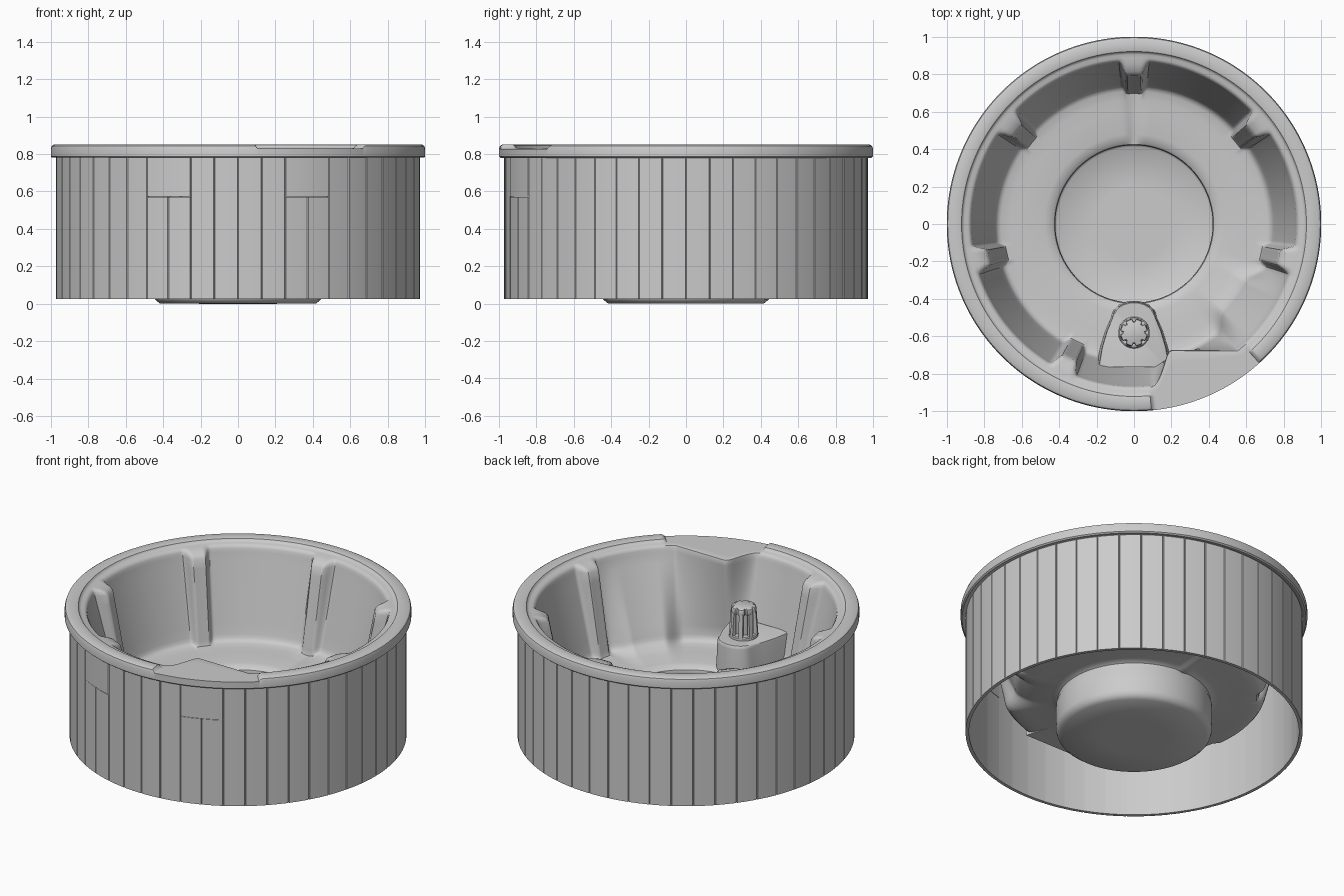
import bpy, bmesh
from math import sin, cos, radians, exp, pi

if "Cube" in bpy.data.objects:
    bpy.data.objects.remove(bpy.data.objects["Cube"])


def ss(a, b, x):
    t = max(0.0, min(1.0, (x - a) / (b - a)))
    return t * t * (3 - 2 * t)


def adiff(a, b):
    return (a - b + 180) % 360 - 180


def finish(bm, name, angle=35):
    me = bpy.data.meshes.new(name)
    bm.to_mesh(me)
    bm.free()
    ob = bpy.data.objects.new(name, me)
    bpy.context.collection.objects.link(ob)
    bpy.ops.object.select_all(action='DESELECT')
    ob.select_set(True)
    bpy.context.view_layer.objects.active = ob
    bpy.ops.object.shade_smooth_by_angle(angle=radians(angle))
    return ob


def loft(bm, rings, cap=True):
    """Skin closed rings of points, listed from bottom to top."""
    vs = [[bm.verts.new(p) for p in ring] for ring in rings]
    n = len(vs[0])
    for a, b in zip(vs, vs[1:]):
        for j in range(n):
            k = (j + 1) % n
            bm.faces.new((a[j], a[k], b[k], b[j]))
    if cap:
        bm.faces.new(vs[0][::-1])
        bm.faces.new(vs[-1])
    return vs


# Tub shell: revolved profile rows (r, z, pilaster, entry bulge, lounge slope)
rows = [(.968, .78, 0, 0, 0), (.992, .78, 0, 0, 0), (1, .787, 0, 0, 0), (1, .828, 0, 0, 0),
        (.995, .843, 0, 0, 0), (.983, .85, 0, 0, 0), (.93, .85, 0, 0, 0),
        (.921, .847, 0, 0, 0), (.915, .836, 0, 0, 0), (.905, .832, 0, .8, 0),
        (.888, .83, 0, 1, 0), (.876, .825, .3, 1, 0), (.868, .81, .8, .98, 0)]
for i in range(9):
    t = i / 8
    rows.append((.864 - .119 * t, .79 - .47 * t, 1 - .45 * t, .95 * (1 - t), t))
rows += [(.738, .30, .5, 0, 1), (.727, .286, .4, 0, 1), (.71, .279, .2, 0, .95),
         (.66, .274, 0, 0, .6), (.60, .27, 0, 0, .3), (.48, .264, 0, 0, 0),
         (.445, .257, 0, 0, 0), (.425, .242, 0, 0, 0), (.42, .22, 0, 0, 0),
         (.43, .19, 0, 0, 0), (.43, .05, 0, 0, 0), (.425, .032, 0, 0, 0),
         (.41, .02, 0, 0, 0), (.2, .02, 0, 0, 0)]
pilasters = [90 + 51.43 * k for k in range(-2, 4)]


def shell_point(row, th):
    r, z, wp, wb, wl = row
    d = min(abs(adiff(th, p)) for p in pilasters)
    e = adiff(th, -90)
    bulge = 0
    if 0 < e < 60:
        bulge = max(0, .89 - .69 / cos(radians(max(e, 14)))) * ss(6, 17, e)
    lounge = ss(72, 62, e) * ss(36, 46, e)
    r -= .07 * wp * ss(5.4, 2.6, d) + bulge * wb + .07 * wl * lounge
    z += .03 * wl * lounge
    if z > .829:                                   # lowered entry section of the rim
        cut = ss(5.3, 6.3, e) * ss(43, 42, e)
        z += (.828 - z) * cut
    if z < .3 and .44 < r < .7:                    # shallow channel at the back of the seat
        z -= .014 * exp(-(adiff(th, 90) / 4) ** 2)
    a = radians(th)
    return (r * cos(a), r * sin(a), z)


N = 540
bm = bmesh.new()
vs = loft(bm, [[shell_point(row, 360 * j / N) for j in range(N)] for row in rows], cap=False)
bm.faces.new(vs[-1])
shell = finish(bm, "tub_shell", 40)
sol = shell.modifiers.new("thickness", 'SOLIDIFY')
sol.thickness = .02
sol.offset = -1


# Cladding: staves with chamfered outer edges, open underneath
def plank(bm, a0, a1, z0, z1, ro=.972, ri=.952, segs=1):
    c = .22
    pts = [(ri, a0), (ro - .006, a0)]
    pts += [(ro, a0 + c + (a1 - a0 - 2 * c) * k / segs) for k in range(segs + 1)]
    pts += [(ro - .006, a1), (ri, a1)]
    pts += [(ri, a1 + (a0 - a1) * k / segs) for k in range(1, segs)]
    loft(bm, [[(r * cos(radians(a)), r * sin(radians(a)), z) for r, a in pts] for z in (z0, z1)])


bm = bmesh.new()
STEP = 7.5
for k in range(48):
    e = adiff(k * STEP + STEP / 2, -90)
    plank(bm, k * STEP, (k + 1) * STEP, .025, .57 if 15 < abs(e) < 30 else .785, segs=2)
finish(bm, "cladding_staves", 20)

# Two access panels on the front
for side, a in (("left", -120), ("right", -75)):
    bm = bmesh.new()
    plank(bm, a, a + 15, .573, .785, ro=.974, segs=4)
    finish(bm, "access_panel_" + side, 20)


# Filter pedestal: arched plan, tapering upward with a rounded top edge
def arch(z, s, back):
    pts = [(-.19 * s, back), (.19 * s, back), (.172 * s, -.66), (.145 * s, -.57)]
    for k in range(13):
        t = pi * k / 12
        pts.append((.115 * s * cos(t), -.50 + .085 * s * sin(t)))
    pts += [(-.145 * s, -.57), (-.172 * s, -.66)]
    return [(x, y, z) for x, y in pts]


bm = bmesh.new()
loft(bm, [arch(.25, 1.06, -.725), arch(.42, 1, -.765), arch(.435, .98, -.765), arch(.44, .93, -.765)])
finish(bm, "filter_pedestal", 40)


# Filter cage: scalloped cap, base collar, ribs and core
def round_ring(r, z, scallop=0, n=96):
    out = []
    for j in range(n):
        a = 2 * pi * j / n
        rr = r - scallop * ss(.55, .85, cos(8 * a))
        out.append((rr * cos(a), -.58 + rr * sin(a), z))
    return out


bm = bmesh.new()
loft(bm, [round_ring(.072, .595, .012), round_ring(.074, .615, .012),
          round_ring(.070, .628, .012), round_ring(.062, .632, .010)])
finish(bm, "filter_cap", 35)

bm = bmesh.new()
loft(bm, [round_ring(.084, .435), round_ring(.084, .455), round_ring(.078, .46)])
finish(bm, "filter_collar", 35)

bm = bmesh.new()
loft(bm, [round_ring(.045, .44), round_ring(.045, .60)])
finish(bm, "filter_core", 35)

bm = bmesh.new()
for k in range(8):
    a = 2 * pi * (k + .5) / 8
    rings = []
    for r0, r1, z in ((.062, .084, .45), (.058, .074, .60)):
        ring = []
        for r, w in ((r0, -.012), (r1, -.012), (r1, .012), (r0, .012)):
            ring.append((r * cos(a) - w * sin(a), -.58 + r * sin(a) + w * cos(a), z))
        rings.append(ring)
    loft(bm, rings)
finish(bm, "filter_ribs", 30)
